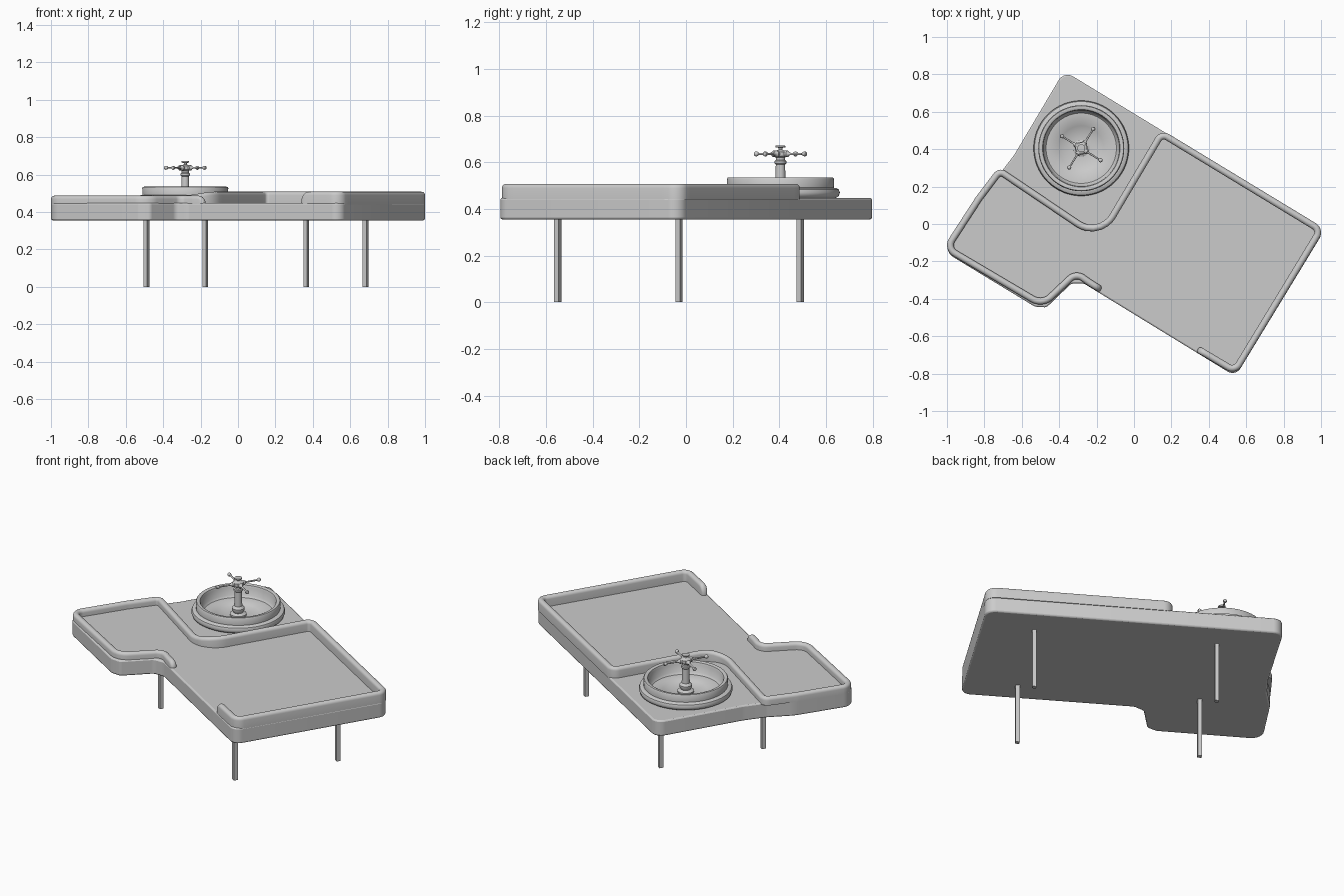
import bpy, bmesh, math
from mathutils import Vector

if "Cube" in bpy.data.objects:
    bpy.data.objects.remove(bpy.data.objects["Cube"])

def make(name, bm, angle=40):
    bmesh.ops.recalc_face_normals(bm, faces=bm.faces)
    me = bpy.data.meshes.new(name)
    bm.to_mesh(me)
    bm.free()
    ob = bpy.data.objects.new(name, me)
    bpy.context.collection.objects.link(ob)
    bpy.context.view_layer.objects.active = ob
    for o in bpy.context.selected_objects:
        o.select_set(False)
    ob.select_set(True)
    bpy.ops.object.shade_smooth_by_angle(angle=math.radians(angle))
    return ob

def rounded(corners, closed, n=7):
    """Fillet each (x, y, radius) corner of a path."""
    out, m = [], len(corners)
    for i, (x, y, r) in enumerate(corners):
        p = Vector((x, y))
        if not closed and i in (0, m - 1):
            out.append(p)
            continue
        a = Vector(corners[i - 1][:2]) - p
        b = Vector(corners[(i + 1) % m][:2]) - p
        t = min(r / math.tan(a.angle(b) / 2), a.length * .48, b.length * .48)
        a, b = p + a.normalized() * t, p + b.normalized() * t
        rad = t * math.tan((a - p).angle(b - p) / 2)
        c = p + ((a + b) / 2 - p).normalized() * math.hypot(t, rad)
        for k in range(n + 1):
            d = (a - c).lerp(b - c, k / n)
            out.append(c + d.normalized() * rad)
    return out

def lathe(name, profile, x, y, n=64):
    bm = bmesh.new()
    rings = [[bm.verts.new((x + r * math.cos(2 * math.pi * k / n),
                            y + r * math.sin(2 * math.pi * k / n), z))
              for k in range(n)] for r, z in profile]
    for a, b in zip(rings, rings[1:]):
        for k in range(n):
            bm.faces.new((a[k], a[(k + 1) % n], b[(k + 1) % n], b[k]))
    bmesh.ops.remove_doubles(bm, verts=bm.verts, dist=1e-5)
    return make(name, bm)

# Counter slab
outline = rounded([(-1.027, -.14, .07), (-.83, .16, .2), (-.72, .265, .1), (-.64, .37, .2),
                   (-.3735, .818, .055), (1.02, -.031, .055), (.543, -.815, .05),
                   (-.268, -.318, .04), (-.335, -.318, .04), (-.468, -.446, .03),
                   (-.53, -.442, .04)], True)
bm = bmesh.new()
face = bm.faces.new([bm.verts.new((p.x, p.y, .355)) for p in outline])
ext = bmesh.ops.extrude_face_region(bm, geom=[face])
bmesh.ops.translate(bm, vec=(0, 0, .092),
                    verts=[v for v in ext['geom'] if isinstance(v, bmesh.types.BMVert)])
slab = make("counter_slab", bm)
bev = slab.modifiers.new("bevel", 'BEVEL')
bev.width, bev.segments, bev.use_clamp_overlap = .008, 2, False
bev.limit_method, bev.angle_limit = 'ANGLE', math.radians(60)

# Raised rim: rounded wall swept along an open path
path = rounded([(-.175, -.352, 0), (-.235, -.315, .05), (-.31, -.262, .06), (-.49, -.432, .08),
                (-1.002, -.13, .05), (-.83, .135, .2), (-.718, .283, .03), (-.1845, -.077, .13),
                (.148, .483, .035), (.997, -.032, .04), (.539, -.786, .04), (.34, -.668, 0)], False)
pts = []
for a, b in zip(path, path[1:]):
    k = max(1, int((b - a).length / .03))
    pts += [a.lerp(b, i / k) for i in range(k)]
pts.append(path[-1])
# finer stations near both ends for the rounded tips
tips = [.002, .006, .012, .02, .03, .042]
def walk(seq):
    d = (seq[1] - seq[0]).normalized()
    return [seq[0] + d * t for t in tips]
head, tail = walk(path), walk(path[::-1])[::-1]
pts = head + [p for p in pts if (p - path[0]).length > .05 and (p - path[-1]).length > .05] + tail
W, BASE = .018, .44
bm = bmesh.new()
rings = []
for i, p in enumerate(pts):
    t = (pts[min(i + 1, len(pts) - 1)] - pts[max(i - 1, 0)]).normalized()
    nrm = Vector((-t.y, t.x))
    d = min((p - path[0]).length, (p - path[-1]).length)
    sh = math.sqrt(1 - (1 - min(d / .042, 1)) ** 2)
    sw = math.sqrt(1 - (1 - min(d / W, 1)) ** 2)
    u = min(max((p.x + .4 * p.y + .32) / .2, 0), 1)
    h = (.487 + .021 * u * u * (3 - 2 * u) - BASE) * sh
    prof = [(-W, 0)]
    for k in range(9):
        q = math.pi * k / 8
        prof.append((-W * math.cos(q), h - (1 - math.sin(q)) * min(W, h)))
    prof.append((W, 0))
    rings.append([bm.verts.new((p.x + nrm.x * o * sw, p.y + nrm.y * o * sw, BASE + z))
                  for o, z in prof])
for a, b in zip(rings, rings[1:]):
    for k in range(len(a)):
        j = (k + 1) % len(a)
        bm.faces.new((a[k], a[j], b[j], b[k]))
bm.faces.new(rings[0])
bm.faces.new(rings[-1])
make("raised_rim", bm, 50)

# Basin with rolled flange, upright wall and shallow floor
CX, CY = -.282, .405
lathe("basin", [(.215, .445), (.237, .447), (.25, .455), (.255, .47), (.25, .484), (.238, .49),
                (.229, .491), (.23, .528), (.226, .534), (.217, .535), (.207, .531), (.203, .52),
                (.199, .475), (.188, .464), (.125, .46), (.12, .456), (.05, .45), (0, .449)], CX, CY)

# Faucet column, hub and top button
lathe("faucet_column", [(0, .445), (.045, .447), (.045, .458), (.026, .466), (.034, .48), (.034, .492),
                        (.022, .505), (.02, .59), (.025, .595), (.025, .606), (.02, .61), (.02, .62),
                        (.03, .627), (.03, .645), (.016, .651), (.008, .654), (.008, .662),
                        (.021, .664), (.021, .671), (0, .672)], CX, CY, 32)

# Four faucet arms with ball ends
for i in range(4):
    a = math.radians(58 + 90 * i)
    arm = lathe(f"faucet_arm_{i + 1}", [(0, .015), (.014, .02), (.014, .036), (.009, .04), (.005, .05),
                                        (.0045, .11), (.009, .115), (.011, .122), (.009, .129), (0, .133)],
                0, 0, 16)
    arm.rotation_euler = (0, math.pi / 2, a)
    arm.location = (CX, CY, .636)

# Square legs on a rectangle turned with the counter
for i, (x, y) in enumerate([(-.49, -.03), (-.175, .49), (.365, -.55), (.682, -.03)]):
    bpy.ops.mesh.primitive_cube_add(size=1, location=(x, y, .18), rotation=(0, 0, math.radians(-31)))
    leg = bpy.context.object
    leg.name = f"leg_{i + 1}"
    leg.scale = (.023, .023, .36)
